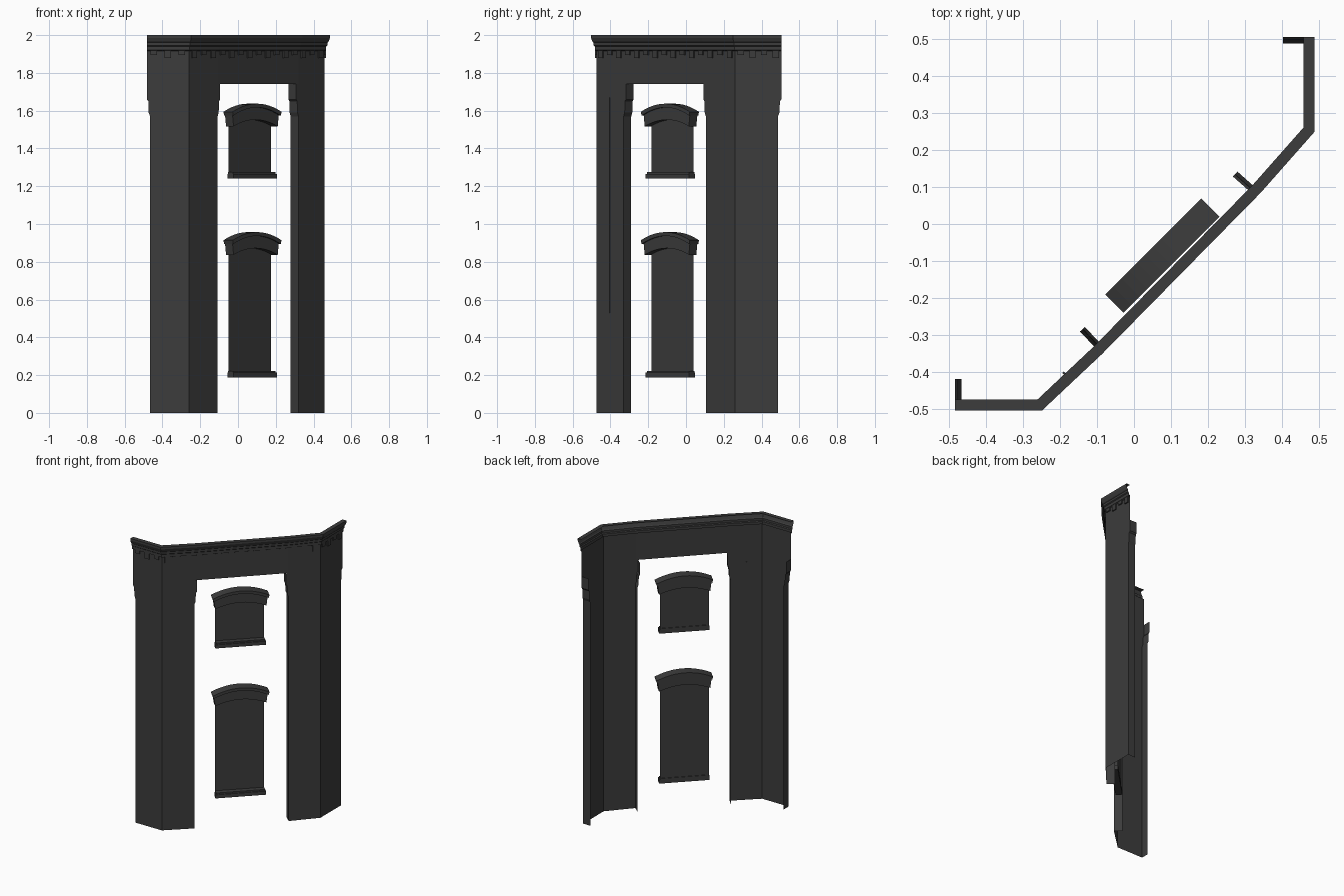
import bpy
from mathutils import Vector

cube = bpy.data.objects.get("Cube")
if cube:
    bpy.data.objects.remove(cube)

stone = bpy.data.materials.new("dark_stone")
stone.use_nodes = True
COLOR = (0.045, 0.045, 0.045, 1)
stone.diffuse_color = COLOR
stone.node_tree.nodes["Principled BSDF"].inputs["Base Color"].default_value = COLOR


def make(name, verts, faces):
    mesh = bpy.data.meshes.new(name)
    mesh.from_pydata(verts, [], faces)
    mesh.materials.append(stone)
    obj = bpy.data.objects.new(name, mesh)
    bpy.context.collection.objects.link(obj)
    return obj


def loft(name, rows, closed=False):
    """Skin equal-length rows of points; closed rows become capped tubes."""
    n = len(rows[0])
    verts = [p for row in rows for p in row]
    faces = []
    for r in range(len(rows) - 1):
        for i in range(n if closed else n - 1):
            j = (i + 1) % n
            faces.append((r * n + i, r * n + j, (r + 1) * n + j, (r + 1) * n + i))
    if closed:
        faces.append(tuple(reversed(range(n))))
        faces.append(tuple(range(len(verts) - n, len(verts))))
    return make(name, verts, faces)


def outward(a, b):
    d = (b - a).normalized()
    return Vector((d.y, -d.x))


def offset(path, dist):
    """Mitred outward offset of a plan path."""
    normals = [outward(a, b) for a, b in zip(path, path[1:])]
    result = []
    for i, p in enumerate(path):
        m, k = normals[max(i - 1, 0)], normals[min(i, len(normals) - 1)]
        result.append(p + (m + k) * dist / (1 + m.dot(k)))
    return result


def at(points, z):
    return [(p.x, p.y, z) for p in points]


# Plan of the outer wall face
PLAN = [Vector(p) for p in ((-0.465, -0.473), (-0.26, -0.473), (-0.108, -0.33),
                            (0.32, 0.105), (0.457, 0.26), (0.457, 0.487))]
REVEAL = 0.055
CORBEL = 0.018

# Piers with returned edges and stepped corbels
LEVELS = ((0, 0), (1.57, 0), (1.59, 0.008), (1.65, 0.01), (1.66, CORBEL), (1.74, CORBEL))


def pier(name, a, corner, b):
    rows = []
    for z, grow in LEVELS:
        start = a + (a - corner).normalized() * grow
        end = b + (b - corner).normalized() * grow
        back_start = start - outward(a, corner) * REVEAL
        back_end = end - outward(corner, b) * REVEAL
        rows.append(at([back_start, start, corner, end, back_end], z))
    loft(name, rows)


pier("right_pier", *PLAN[:3])
pier("left_pier", *PLAN[3:])

# Upper wall spanning the opening
TOP = [p.copy() for p in PLAN]
TOP[0].x -= CORBEL
TOP[-1].y += CORBEL
loft("upper_wall", [at(TOP, 1.74), at(TOP, 1.93)])

# Stepped cornice
PROFILE = ((0, 1.915), (0.01, 1.92), (0.01, 1.94), (0.016, 1.945), (0.016, 1.96),
           (0.022, 1.965), (0.03, 1.985), (0.03, 2.0), (0, 2.0))
loft("cornice", [at(offset(TOP, o), z) for o, z in PROFILE])

# Hanging teeth under the cornice, alternately long and short
verts, faces = [], []
count = 0
for a, b in zip(TOP, TOP[1:]):
    length = (b - a).length
    along, out = (b - a).normalized(), outward(a, b)
    number = max(2, round(length / 0.07))
    for i in range(number):
        mid = a + along * length * (i + 0.5) / number
        low = 1.878 if count % 2 else 1.895
        count += 1
        base = len(verts)
        for z in (low, 1.92):
            for s, o in ((-1, 0), (-1, 0.008), (1, 0.008), (1, 0)):
                p = mid + along * s * 0.017 + out * o
                verts.append((p.x, p.y, z))
        faces.append([base + k for k in (3, 2, 1, 0)])
        for k in range(3):
            faces.append([base + k, base + k + 1, base + k + 5, base + k + 4])
make("cornice_teeth", verts, faces)


# Windows lie on the diagonal: u runs along it, n points out of it
def diagonal(u, n, z):
    u -= 0.006
    return ((u + n) / 2 ** 0.5, (u - n) / 2 ** 0.5, z)


def bar(name, half, n0, n1, bottom, top, sag=0.0, taper=1.0, steps=1):
    """Capped bar along the diagonal, sagging toward its ends."""
    rows = []
    for i in range(steps + 1):
        t = 2 * i / steps - 1
        z0, z1 = bottom - sag * t * t, top - sag * t * t
        u = half * t
        rows.append([diagonal(u * taper, n0, z0), diagonal(u, n0, z1),
                     diagonal(u, n1, z1), diagonal(u * taper, n1, z0)])
    loft(name, rows, closed=True)


def window(name, sill, crown):
    loft(name + "_panel", [[diagonal(u, 0.094, z) for u in (-0.158, 0.158)]
                           for z in (sill + 0.01, crown - 0.07)])
    bar(name + "_sill", 0.163, 0.09, 0.134, sill, sill + 0.025)
    bar(name + "_sill_ledge", 0.158, 0.09, 0.128, sill + 0.025, sill + 0.035)
    bar(name + "_hood", 0.174, 0.082, 0.138, crown - 0.085, crown - 0.018, 0.035, 0.95, 12)
    bar(name + "_hood_moulding", 0.183, 0.08, 0.149, crown - 0.02, crown, 0.043, 0.97, 12)


window("lower_window", 0.188, 0.957)
window("upper_window", 1.24, 1.637)

# Thin seam fin on the inner side of the right pier
seam = PLAN[1].lerp(PLAN[2], 0.48)
normal = outward(PLAN[1], PLAN[2])
side = Vector((-normal.y, normal.x)) * 0.003
ring = [seam - side - normal * 0.006, seam - side + normal * 0.003,
        seam + side + normal * 0.003, seam + side - normal * 0.006]
loft("wall_seam", [at(ring, 0.53), at(ring, 1.67)], closed=True)
